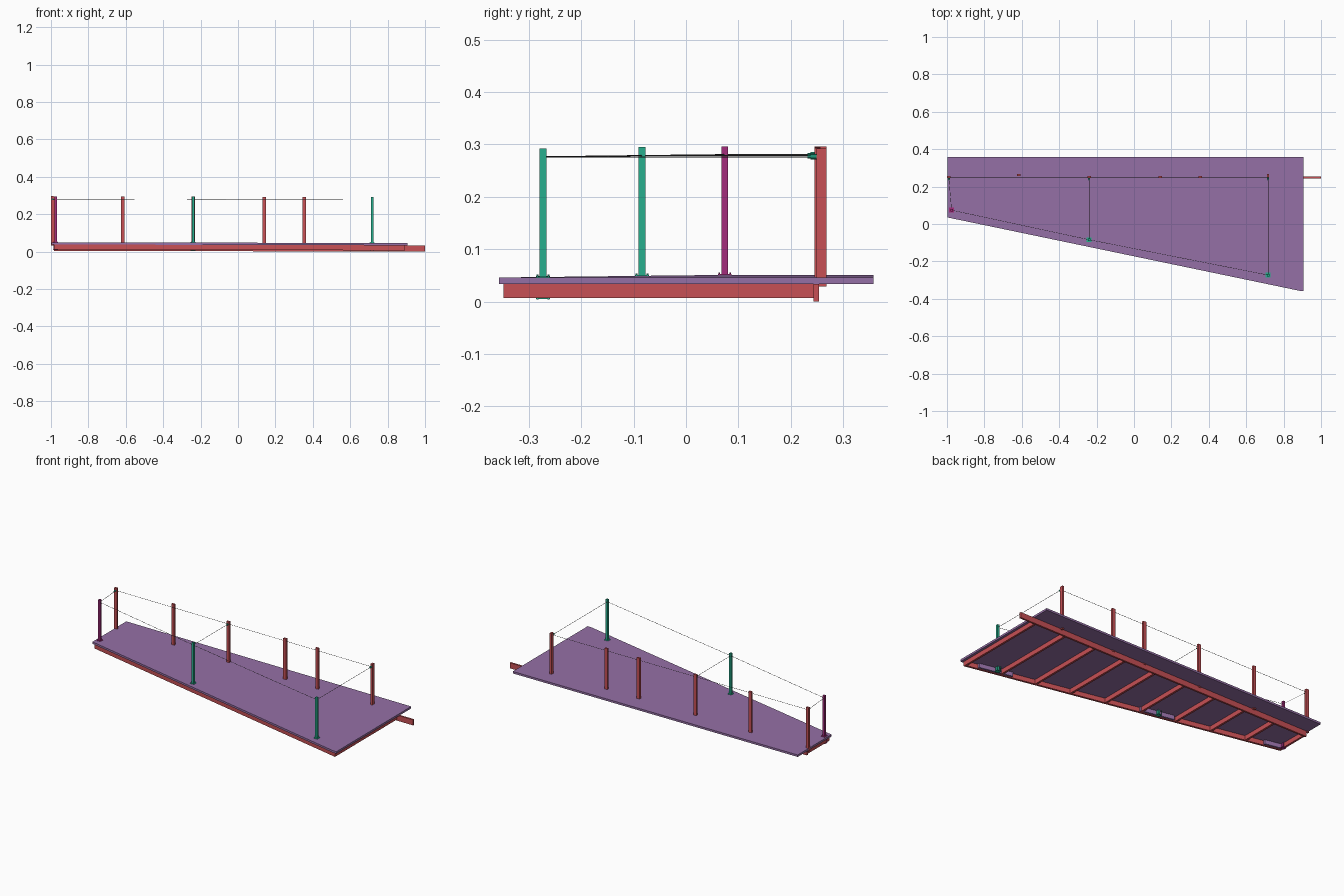
import bpy
import math
from mathutils import Vector

if "Cube" in bpy.data.objects:
    bpy.data.objects.remove(bpy.data.objects["Cube"])

TILT = 0.0024  # deck falls slightly toward +x


def material(name, rgb):
    m = bpy.data.materials.new(name)
    m.diffuse_color = (*rgb, 1)
    m.use_nodes = True
    m.node_tree.nodes["Principled BSDF"].inputs["Base Color"].default_value = m.diffuse_color
    return m


RED = material("timber_red", (0.57, 0.08, 0.09))
PURPLE = material("deck_purple", (0.30, 0.16, 0.38))
GREEN = material("metal_green", (0.02, 0.43, 0.27))
MAGENTA = material("post_magenta", (0.37, 0.025, 0.20))
DARK = material("cable_dark", (0.08, 0.08, 0.08))


def prism(name, outline, z0, z1, mat):
    """Vertical extrusion of a counter-clockwise outline."""
    n = len(outline)
    verts = [(x, y, z - TILT * x) for z in (z0, z1) for x, y in outline]
    faces = [tuple(reversed(range(n))), tuple(range(n, 2 * n))]
    faces += [(i, (i + 1) % n, n + (i + 1) % n, n + i) for i in range(n)]
    me = bpy.data.meshes.new(name)
    me.from_pydata(verts, [], faces)
    me.materials.append(mat)
    ob = bpy.data.objects.new(name, me)
    bpy.context.collection.objects.link(ob)
    return ob


def box(name, x0, x1, y0, y1, z0, z1, mat):
    return prism(name, [(x0, y0), (x1, y0), (x1, y1), (x0, y1)], z0, z1, mat)


def post(name, x, y, w, d, z0, z1, mat):
    return box(name, x - w / 2, x + w / 2, y - d / 2, y + d / 2, z0, z1, mat)


def rod(name, a, b, r, mat, sides=8):
    a, b = (Vector((p[0], p[1], p[2] - TILT * p[0])) for p in (a, b))
    d = b - a
    bpy.ops.mesh.primitive_cylinder_add(vertices=sides, radius=r, depth=d.length,
                                        location=(a + b) / 2)
    ob = bpy.context.object
    ob.name = name
    ob.rotation_euler = d.to_track_quat('Z', 'Y').to_euler()
    ob.data.materials.append(mat)
    return ob


def edge_y(x):
    """Slanted front edge of the deck."""
    return 0.035 - 0.2063 * (x + 0.995)


# Deck board
prism("deck", [(-0.997, 0.035), (0.885, -0.357), (0.907, -0.357),
               (0.907, 0.358), (-0.997, 0.358)], 0.036, 0.048, PURPLE)

# Main beams: long back beam and slanted front beam
box("back_beam", -0.985, 1.0, 0.243, 0.254, 0.0025, 0.0355, RED)
xa, xb = -0.985, 0.892
prism("front_beam", [(xa, edge_y(xa) + 0.006), (xb, edge_y(xb) + 0.006),
                     (xb, edge_y(xb) + 0.019), (xa, edge_y(xa) + 0.019)],
      0.009, 0.036, RED)

# Joists between the beams
joists = 10
for i in range(joists):
    x = -0.979 + i * (0.886 + 0.979) / (joists - 1)
    box("joist", x - 0.006, x + 0.006, edge_y(x) + 0.017, 0.243, 0.009, 0.036, RED)

# Back rail posts
for x, y, w, d in [(-0.99, 0.251, 0.019, 0.012), (-0.615, 0.262, 0.019, 0.012),
                   (-0.24, 0.251, 0.018, 0.012), (0.14, 0.251, 0.019, 0.012),
                   (0.355, 0.251, 0.019, 0.012), (0.717, 0.259, 0.012, 0.019)]:
    post("back_post", x, y, w, d, 0.03, 0.294, RED)

# Front posts with base plates, bolts and blocking under the deck
front = [(-0.975, 0.074, MAGENTA), (-0.24, -0.084, GREEN), (0.717, -0.273, GREEN)]
for x, y, mat in front:
    post("front_post", x, y, 0.013, 0.013, 0.01, 0.294, mat)
    post("base_plate", x, y, 0.026, 0.026, 0.048, 0.050, mat)
    post("lower_plate", x, y, 0.026, 0.026, 0.007, 0.009, mat)
    for sx in (-1, 1):
        for sy in (-1, 1):
            bx, by = x + sx * 0.0095, y + sy * 0.0105
            rod("plate_bolt", (bx, by, 0.006), (bx, by, 0.053), 0.0015, mat, 6)
    x0, x1 = max(x - 0.1, -0.973), min(x + 0.1, 0.88)
    prism("post_blocking", [(x0, edge_y(x0) + 0.020), (x1, edge_y(x1) + 0.020),
                            (x1, edge_y(x1) + 0.032), (x0, edge_y(x0) + 0.032)],
          0.011, 0.036, PURPLE)

# Guard cables: cross runs with tensioners, slanted front run, straight back run
Z = 0.278
back_x = [-0.99, -0.24, 0.717]
for (x, y, _), bx in zip(front, back_x):
    rod("cross_cable", (x, y, Z), (bx, 0.246, Z), 0.001, DARK, 6)
    rod("tensioner", (bx, 0.238, Z), (bx, 0.251, Z), 0.005, GREEN)
    rod("tensioner_nut", (bx, 0.232, Z), (bx, 0.238, Z), 0.0035, GREEN, 6)
for i in range(2):
    (x0, y0, _), (x1, y1, _) = front[i], front[i + 1]
    rod("front_cable", (x0, y0, Z), (x1, y1, Z), 0.001, DARK, 6)
    rod("back_cable", (back_x[i], 0.25, Z), (back_x[i + 1], 0.25, Z), 0.001, DARK, 6)
